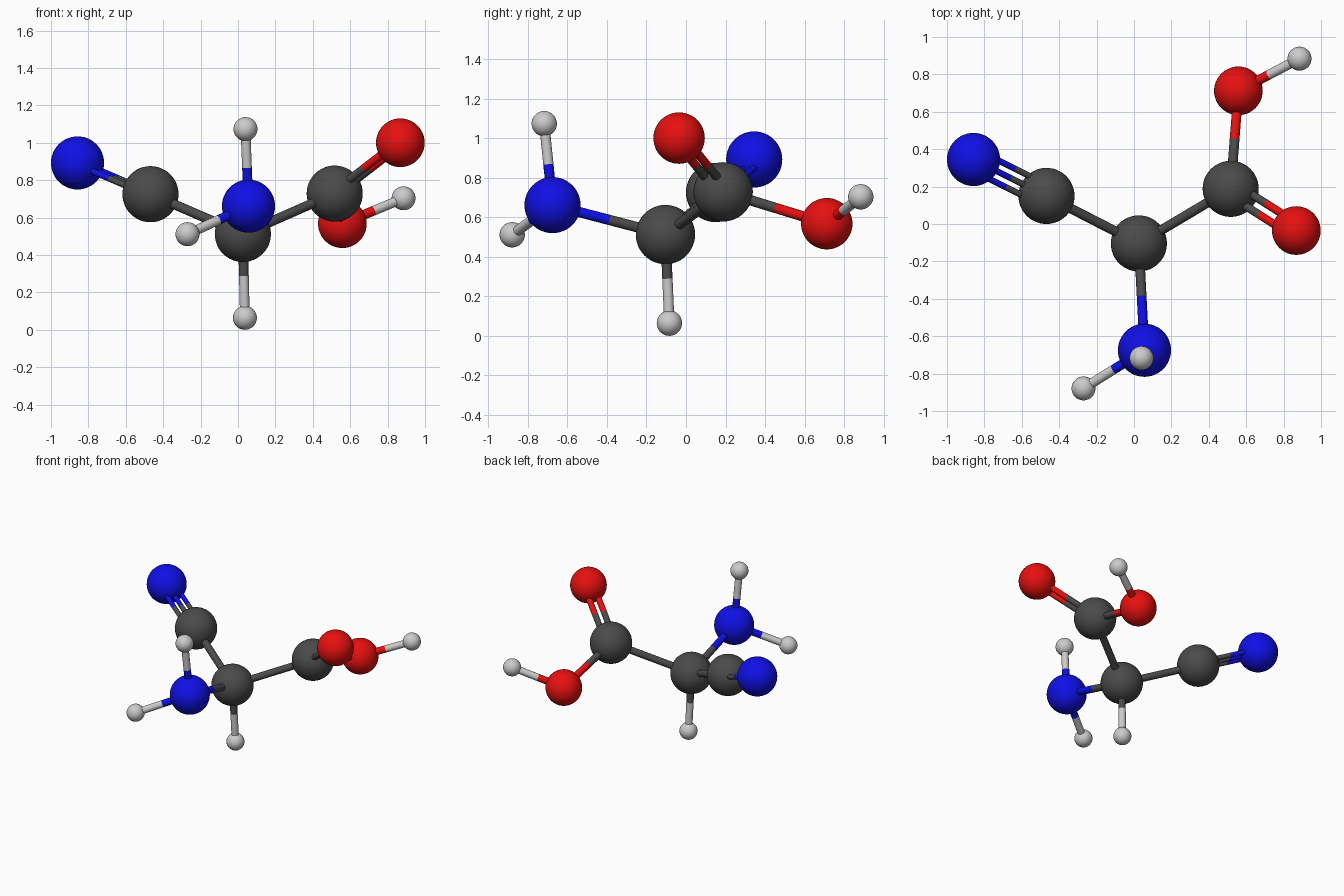
import bpy
from mathutils import Vector

if "Cube" in bpy.data.objects:
    bpy.data.objects.remove(bpy.data.objects["Cube"])


def material(name, rgb):
    m = bpy.data.materials.new(name)
    m.diffuse_color = (*rgb, 1)
    m.use_nodes = True
    m.node_tree.nodes["Principled BSDF"].inputs["Base Color"].default_value = m.diffuse_color
    return m


# element: (ball radius, material)
ELEMENTS = {
    "carbon": (0.15, material("dark_grey", (0.07, 0.07, 0.07))),
    "nitrogen": (0.142, material("blue", (0.005, 0.005, 0.8))),
    "oxygen": (0.13, material("red", (0.8, 0.005, 0.005))),
    "hydrogen": (0.064, material("light_grey", (0.6, 0.6, 0.6))),
}

# atom name: (element, centre)
ATOMS = {
    "centre_carbon": ("carbon", (0.026, -0.104, 0.512)),
    "nitrile_carbon": ("carbon", (-0.468, 0.15, 0.725)),
    "nitrile_nitrogen": ("nitrogen", (-0.858, 0.345, 0.892)),
    "acid_carbon": ("carbon", (0.517, 0.188, 0.728)),
    "double_oxygen": ("oxygen", (0.868, -0.035, 1.0)),
    "hydroxyl_oxygen": ("oxygen", (0.558, 0.712, 0.567)),
    "hydroxyl_hydrogen": ("hydrogen", (0.885, 0.884, 0.703)),
    "amine_nitrogen": ("nitrogen", (0.056, -0.675, 0.661)),
    "upper_amine_hydrogen": ("hydrogen", (0.04, -0.717, 1.073)),
    "side_amine_hydrogen": ("hydrogen", (-0.27, -0.879, 0.511)),
    "lower_hydrogen": ("hydrogen", (0.037, -0.084, 0.064)),
}

# atom, atom, number of parallel rods
BONDS = [
    ("centre_carbon", "nitrile_carbon", 1),
    ("nitrile_carbon", "nitrile_nitrogen", 3),
    ("centre_carbon", "acid_carbon", 1),
    ("acid_carbon", "double_oxygen", 2),
    ("acid_carbon", "hydroxyl_oxygen", 1),
    ("hydroxyl_oxygen", "hydroxyl_hydrogen", 1),
    ("centre_carbon", "amine_nitrogen", 1),
    ("amine_nitrogen", "upper_amine_hydrogen", 1),
    ("amine_nitrogen", "side_amine_hydrogen", 1),
    ("centre_carbon", "lower_hydrogen", 1),
]

# rods per bond: (rod radius, spacing between rods)
RODS = {1: (0.026, 0), 2: (0.022, 0.07), 3: (0.017, 0.055)}


def finish(name, mat):
    ob = bpy.context.object
    ob.name = name
    ob.data.materials.append(mat)
    bpy.ops.object.shade_smooth_by_angle()


def rod(name, a, b, radius, mat):
    d = b - a
    bpy.ops.mesh.primitive_cylinder_add(
        vertices=24, radius=radius, depth=d.length, location=(a + b) / 2,
        rotation=d.to_track_quat("Z", "Y").to_euler())
    finish(name, mat)


# Atom balls
for name, (element, centre) in ATOMS.items():
    radius, mat = ELEMENTS[element]
    bpy.ops.mesh.primitive_uv_sphere_add(
        segments=48, ring_count=24, radius=radius, location=centre)
    finish(name, mat)

# Bond rods, each half coloured like its own atom
for first, second, count in BONDS:
    a, b = Vector(ATOMS[first][1]), Vector(ATOMS[second][1])
    radius, spacing = RODS[count]
    side = (b - a).cross(Vector((0, 0, 1))).normalized()
    for i in range(count):
        shift = side * spacing * (i - (count - 1) / 2)
        middle = (a + b) / 2 + shift
        for end, atom in ((a, first), (b, second)):
            rod(f"bond_half_{atom}", end + shift, middle, radius,
                ELEMENTS[ATOMS[atom][0]][1])
